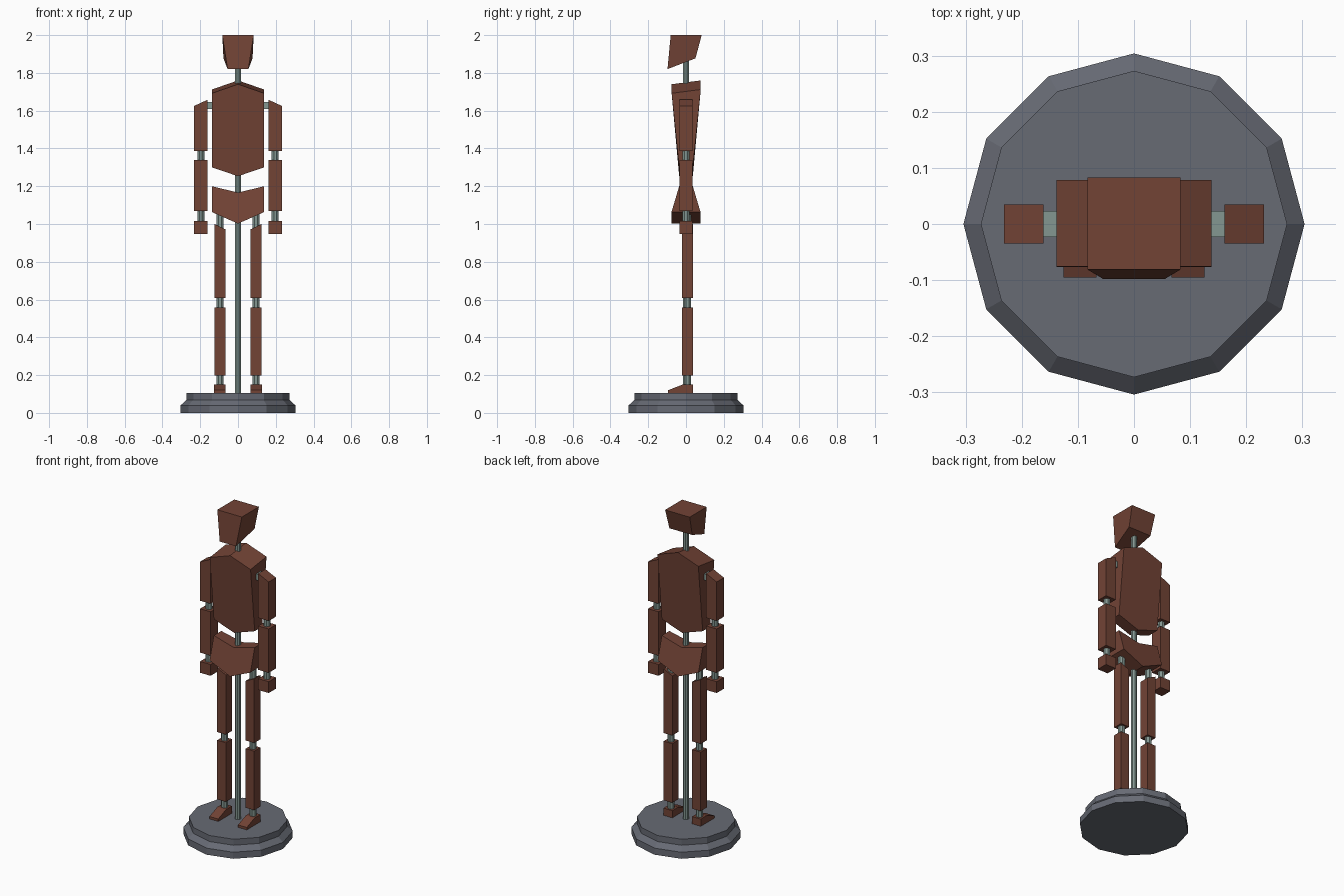
import bpy, bmesh, math

if "Cube" in bpy.data.objects:
    bpy.data.objects.remove(bpy.data.objects["Cube"])


def material(name, rgb):
    m = bpy.data.materials.new(name)
    m.diffuse_color = (*rgb, 1)
    m.use_nodes = True
    m.node_tree.nodes["Principled BSDF"].inputs["Base Color"].default_value = m.diffuse_color
    return m


WOOD = material("brown_wood", (0.168, 0.056, 0.036))
METAL = material("green_grey_metal", (0.23, 0.31, 0.285))
STONE = material("slate_grey", (0.135, 0.145, 0.175))


def loft(name, loops, mat):
    """Skin between matching closed loops and cap both ends."""
    bm = bmesh.new()
    rings = [[bm.verts.new(p) for p in loop] for loop in loops]
    n = len(rings[0])
    for a, b in zip(rings, rings[1:]):
        for i in range(n):
            j = (i + 1) % n
            bm.faces.new((a[i], a[j], b[j], b[i]))
    bm.faces.new(rings[0])
    bm.faces.new(rings[-1])
    bmesh.ops.recalc_face_normals(bm, faces=bm.faces)
    mesh = bpy.data.meshes.new(name)
    bm.to_mesh(mesh)
    bm.free()
    mesh.materials.append(mat)
    obj = bpy.data.objects.new(name, mesh)
    bpy.context.collection.objects.link(obj)
    return obj


def lathe(name, profile, sides, mat, x=0, y=0, turn=0):
    """Faceted upright solid from (radius, z) pairs."""
    angles = [2 * math.pi * i / sides + turn for i in range(sides)]
    return loft(name, [[(x + r * math.cos(a), y + r * math.sin(a), z) for a in angles]
                       for r, z in profile], mat)


def limb(name, x0, x1, y0, y1, z0, z_in, z_out, mat=WOOD):
    """Box from x0 (inner) to x1 (outer) whose top may slope."""
    outline = [(x0, z0), (x1, z0), (x1, z_out), (x0, z_in)]
    return loft(name, [[(x, y, z) for x, z in outline] for y in (y0, y1)], mat)


# Stand
lathe("base", [(0.304, 0), (0.304, 0.04), (0.273, 0.068), (0.273, 0.105)], 12, STONE)
lathe("support_pole", [(0.017, 0.1), (0.017, 1.9)], 8, METAL, turn=math.pi / 8)

# Head: wide square top, narrow chin in front
loft("head", [
    [(-0.055, -0.098, 1.82), (0.055, -0.098, 1.82), (0.077, 0.05, 1.877), (-0.077, 0.05, 1.877)],
    [(-0.083, -0.081, 2.0), (0.083, -0.081, 2.0), (0.083, 0.083, 2.0), (-0.083, 0.083, 2.0)],
], WOOD)

# Chest: hexagon outline, thinner at the waist, top rising to the back
loft("chest", [
    [(0, yt, 1.74 + rise), (0.138, yt, 1.692 + rise), (0.138, yb, 1.30),
     (0, yb, 1.253), (-0.138, yb, 1.30), (-0.138, yt, 1.692 + rise)]
    for yt, yb, rise in ((-0.076, -0.036, 0), (0.078, 0.036, 0.02))], WOOD)

# Pelvis: chevron, thicker toward the bottom
loft("pelvis", [
    [(0, s * 0.042, 1.166), (0.138, s * 0.036, 1.20), (0.138, s * 0.077, 1.063),
     (0, s * 0.077, 1.002), (-0.138, s * 0.077, 1.063), (-0.138, s * 0.036, 1.20)]
    for s in (-1, 1)], WOOD)

for s, side in ((-1, "left"), (1, "right")):
    # Arm
    ax = s * 0.197
    limb(side + "_shoulder_joint", s * 0.12, s * 0.17, -0.023, 0.023, 1.608, 1.645, 1.645, METAL)
    limb(side + "_upper_arm", s * 0.161, s * 0.232, -0.035, 0.035, 1.387, 1.658, 1.625)
    limb(side + "_forearm", s * 0.161, s * 0.232, -0.035, 0.035, 1.07, 1.338, 1.338)
    limb(side + "_hand", s * 0.161, s * 0.232, -0.035, 0.035, 0.947, 1.016, 1.016)
    for part, z0, z1 in (("elbow", 1.33, 1.395), ("wrist", 1.01, 1.075)):
        lathe(f"{side}_{part}_joint", [(0.02, z0), (0.02, z1)], 8, METAL, ax, 0, math.pi / 8)

    # Leg
    lx, ly = s * 0.096, 0.008
    limb(side + "_thigh", s * 0.067, s * 0.125, -0.022, 0.037, 0.608, 0.972, 1.0)
    limb(side + "_shin", s * 0.067, s * 0.125, -0.022, 0.037, 0.197, 0.558, 0.558)
    for part, z0, z1 in (("hip", 0.95, 1.06), ("knee", 0.55, 0.615), ("ankle", 0.14, 0.205)):
        lathe(f"{side}_{part}_joint", [(0.02, z0), (0.02, z1)], 8, METAL, lx, ly, math.pi / 8)

    # Foot: wedge pointing forward
    foot = [(0.037, 0.105), (0.037, 0.149), (-0.02, 0.149), (-0.095, 0.12), (-0.095, 0.105)]
    loft(side + "_foot", [[(x, y, z) for y, z in foot] for x in (s * 0.067, s * 0.126)], WOOD)
